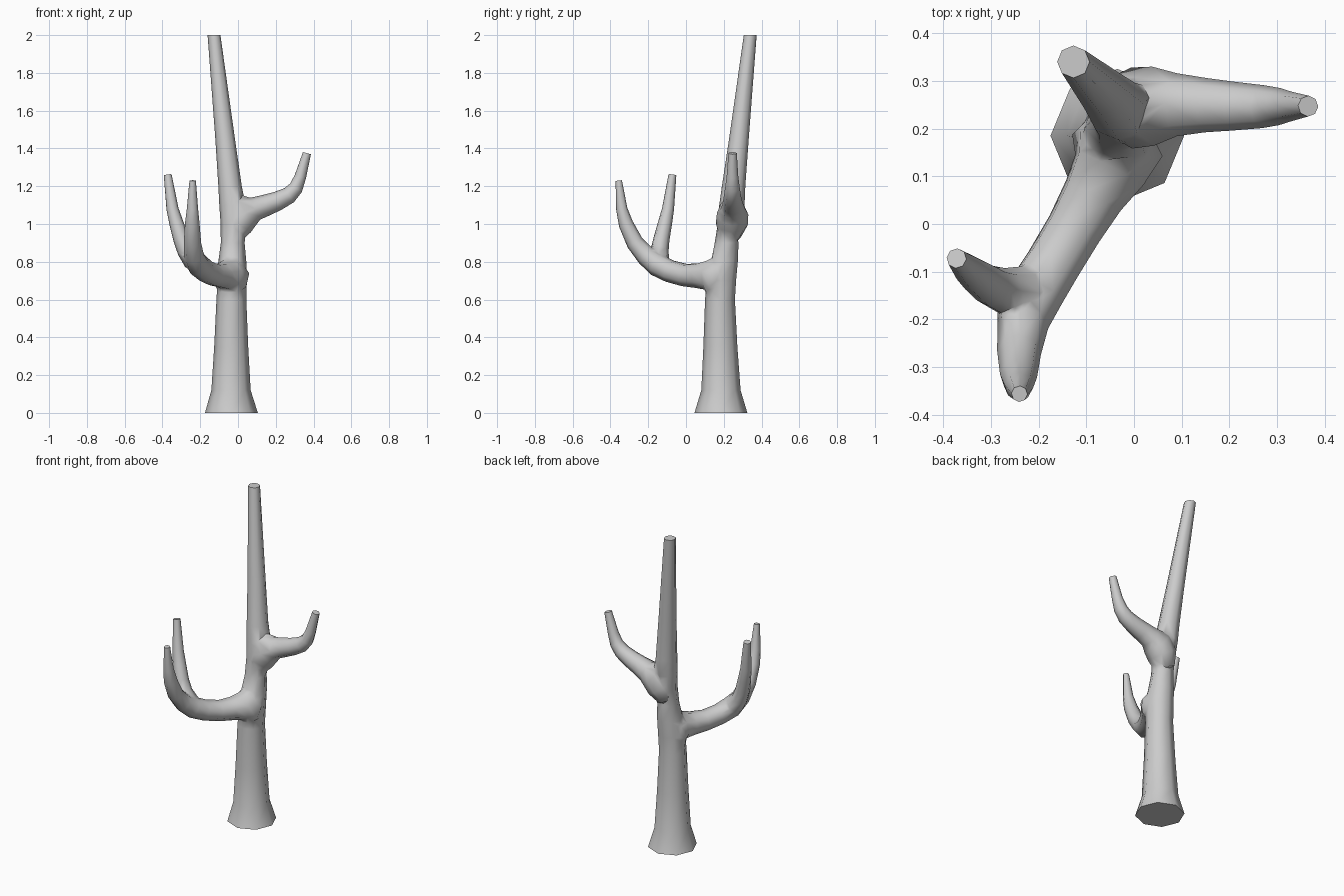
import bpy, bmesh, math
from mathutils import Vector

if "Cube" in bpy.data.objects:
    bpy.data.objects.remove(bpy.data.objects["Cube"])

SIDES = 8

bark = bpy.data.materials.new("grey_bark")
bark.use_nodes = True
GREY = (0.6, 0.6, 0.6, 1)
bark.diffuse_color = GREY
bark.node_tree.nodes["Principled BSDF"].inputs["Base Color"].default_value = GREY


def limb(name, path):
    """Tapered eight-sided tube through (x, y, z, radius) stations."""
    bm = bmesh.new()
    pts = [Vector(p[:3]) for p in path]
    side, rings = Vector((1, 0, 0)), []
    last = Vector((0, 0, 1))
    for i, (p, station) in enumerate(zip(pts, path)):
        tangent = (pts[min(i + 1, len(pts) - 1)] - pts[max(i - 1, 0)]).normalized()
        if name == "trunk":
            tangent = Vector((0, 0, 1))
        side = last.rotation_difference(tangent) @ side
        last = tangent
        other = tangent.cross(side)
        ring = []
        for k in range(SIDES):
            a = math.tau * k / SIDES
            ring.append(bm.verts.new(p + station[3] * (side * math.cos(a) + other * math.sin(a))))
        rings.append(ring)
    for lo, hi in zip(rings, rings[1:]):
        for k in range(SIDES):
            n = (k + 1) % SIDES
            bm.faces.new((lo[k], lo[n], hi[n], hi[k]))
    bm.faces.new(rings[0][::-1])
    bm.faces.new(rings[-1])
    mesh = bpy.data.meshes.new(name)
    bm.to_mesh(mesh)
    bm.free()
    mesh.materials.append(bark)
    obj = bpy.data.objects.new(name, mesh)
    bpy.context.collection.objects.link(obj)
    return obj


# Trunk with flared foot and leaning, sawn-off top
trunk = limb("trunk", [
    (-.035, .185, 0, .14), (-.037, .185, .12, .104), (-.036, .182, .35, .09),
    (-.035, .18, .6, .079), (-.033, .185, .7, .08), (-.03, .2, .8, .074),
    (-.028, .215, .9, .063), (-.028, .232, 1, .064), (-.032, .243, 1.1, .067),
    (-.042, .252, 1.2, .062), (-.068, .28, 1.45, .052), (-.127, .34, 2, .034)])

# Upper branch reaching left
upper = limb("upper_branch", [
    (-.035, .24, .93, .05), (-.005, .243, 1.0, .085), (.04, .247, 1.055, .083),
    (.09, .25, 1.078, .066), (.15, .249, 1.1, .057), (.21, .247, 1.122, .051),
    (.27, .246, 1.152, .045), (.305, .246, 1.19, .039), (.33, .246, 1.25, .031),
    (.365, .247, 1.375, .022)])

# Lower branch curving to the front
lower = limb("lower_branch", [
    (-.025, .21, .7, .06), (-.035, .165, .715, .1), (-.055, .115, .73, .085),
    (-.085, .06, .727, .068), (-.125, -.01, .73, .061), (-.17, -.085, .75, .06),
    (-.21, -.15, .783, .062), (-.233, -.21, .83, .054), (-.241, -.27, .9, .046),
    (-.242, -.318, 1.0, .039), (-.241, -.34, 1.08, .03), (-.24, -.356, 1.23, .017)])

# Fork rising from the lower branch
fork = limb("fork_branch", [
    (-.2, -.145, .775, .045), (-.238, -.145, .81, .056), (-.275, -.14, .86, .048),
    (-.3, -.13, .92, .043), (-.325, -.112, 1.0, .038), (-.347, -.095, 1.08, .032),
    (-.372, -.072, 1.26, .021)])

# Fuse the limbs into one skin
for part in (upper, lower, fork):
    mod = trunk.modifiers.new("fuse", "BOOLEAN")
    mod.operation, mod.solver, mod.object = "UNION", "EXACT", part
bpy.context.view_layer.objects.active = trunk
trunk.select_set(True)
for mod in list(trunk.modifiers):
    bpy.ops.object.modifier_apply(modifier=mod.name)
for part in (upper, lower, fork):
    bpy.data.objects.remove(part)
trunk.name = "bare_tree"

# Soften the creases where limbs meet
bm = bmesh.new()
bm.from_mesh(trunk.data)
bmesh.ops.remove_doubles(bm, verts=bm.verts, dist=.004)
bmesh.ops.triangulate(bm, faces=[f for f in bm.faces if len(f.verts) > 4 and abs(f.normal.z) < .9])
for _ in range(2):
    crease = {v for e in bm.edges if e.is_manifold and e.calc_face_angle_signed(0) < -.35 for v in e.verts}
    bmesh.ops.smooth_vert(bm, verts=list(crease), factor=.4,
                          use_axis_x=True, use_axis_y=True, use_axis_z=True)
bm.to_mesh(trunk.data)
bm.free()
bpy.ops.object.shade_smooth_by_angle(angle=math.radians(50))
